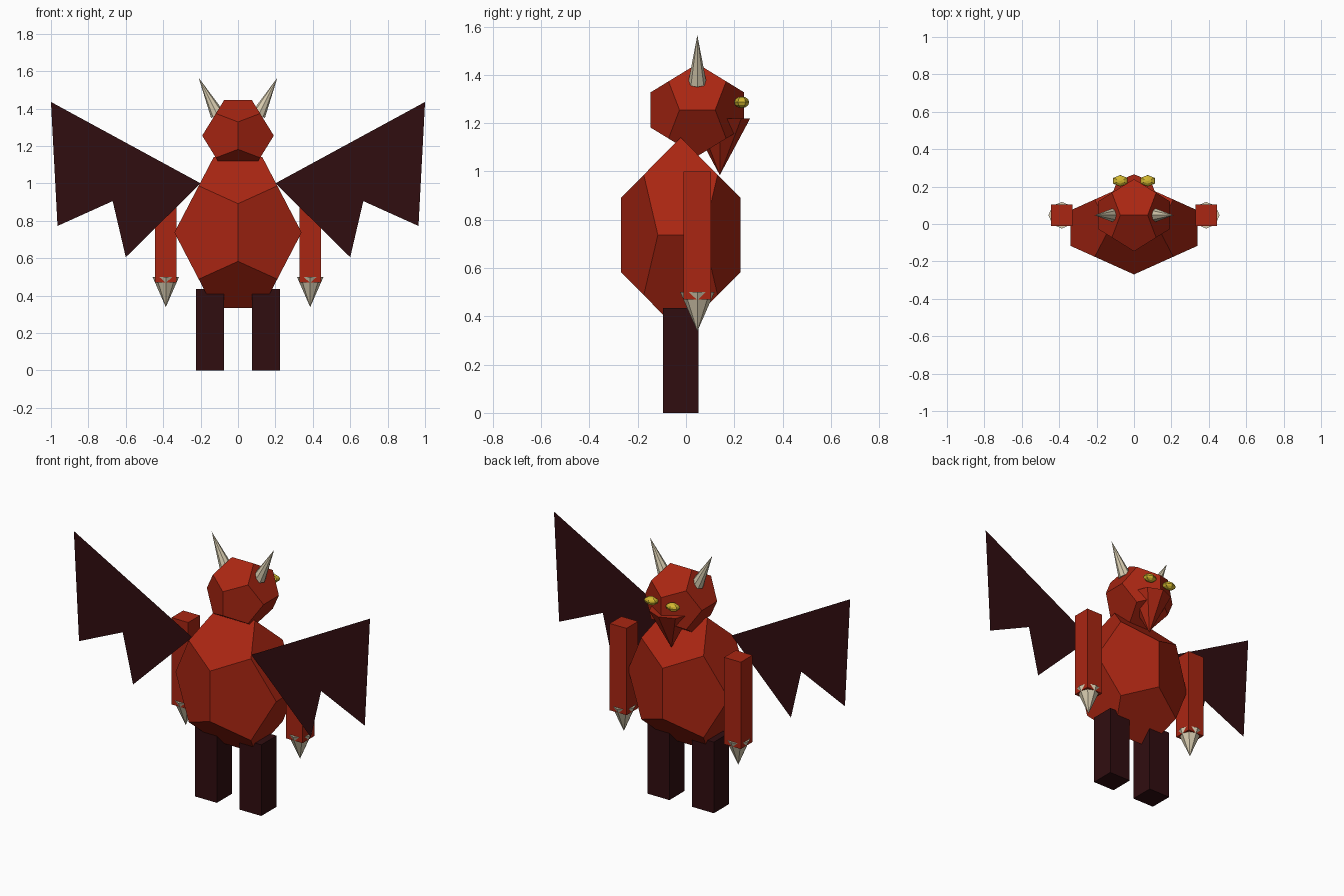
import bpy, bmesh, math
from mathutils import Matrix, Vector

cube = bpy.data.objects.get("Cube")
if cube:
    bpy.data.objects.remove(cube, do_unlink=True)


def material(name, color):
    m = bpy.data.materials.new(name)
    m.use_nodes = True
    m.diffuse_color = (*color, 1)
    bsdf = m.node_tree.nodes["Principled BSDF"]
    bsdf.inputs["Base Color"].default_value = (*color, 1)
    bsdf.inputs["Roughness"].default_value = 0.8
    return m


RED = material("red_skin", (0.40, 0.019, 0.006))
DARK = material("dark_maroon", (0.030, 0.004, 0.005))
BONE = material("bone", (0.68, 0.60, 0.43))
YELLOW = material("yellow_eye", (0.65, 0.48, 0.03))


def finish(bm, name, mat):
    mesh = bpy.data.meshes.new(name)
    bm.to_mesh(mesh)
    bm.free()
    mesh.materials.append(mat)
    ob = bpy.data.objects.new(name, mesh)
    bpy.context.collection.objects.link(ob)
    return ob


def place(loc, size=(1, 1, 1), tilt=0):
    return (Matrix.Translation(loc) @ Matrix.Rotation(tilt, 4, 'Y')
            @ Matrix.Diagonal((*size, 1)))


def dodecahedron(name, loc, radii, mat):
    # Corners of a cube plus three golden rectangles, wrapped in a hull
    g = (1 + math.sqrt(5)) / 2
    signs = (-1, 1)
    pts = [(a, b, c) for a in signs for b in signs for c in signs]
    for a in signs:
        for b in signs:
            pts += [(0, a * g, b / g), (a / g, 0, b * g), (a * g, b / g, 0)]
    bm = bmesh.new()
    for p in pts:
        bm.verts.new(Vector(p).normalized())
    bmesh.ops.convex_hull(bm, input=bm.verts[:])
    bmesh.ops.dissolve_limit(bm, angle_limit=0.05, verts=bm.verts[:], edges=bm.edges[:])
    bmesh.ops.recalc_face_normals(bm, faces=bm.faces[:])
    bm.transform(place(loc, radii))
    return finish(bm, name, mat)


def box(name, loc, size, mat):
    bm = bmesh.new()
    bmesh.ops.create_cube(bm, size=1, matrix=place(loc, size))
    return finish(bm, name, mat)


def cone(name, base, radius, height, tilt, mat):
    # The base centre sits at the given point, the tip follows the tilt
    bm = bmesh.new()
    bmesh.ops.create_cone(bm, cap_ends=True, segments=8, radius1=radius,
                          radius2=0, depth=height)
    bm.transform(place(base, tilt=tilt) @ Matrix.Translation((0, 0, height / 2)))
    return finish(bm, name, mat)


def eye(name, loc, radii):
    bm = bmesh.new()
    bmesh.ops.create_uvsphere(bm, u_segments=6, v_segments=6, radius=1,
                              matrix=place(loc, radii))
    return finish(bm, name, YELLOW)


def wing(name, side, outline, y):
    bm = bmesh.new()
    bm.faces.new([bm.verts.new((side * x, y, z)) for x, z in outline])
    bmesh.ops.triangulate(bm, faces=bm.faces[:])
    return finish(bm, name, DARK)


# Body, head and beak (the face looks toward +y)
dodecahedron("body", (0, -0.022, 0.737), (0.364, 0.265, 0.432), RED)
dodecahedron("head", (0, 0.047, 1.255), (0.205, 0.207, 0.205), RED)
cone("beak", (0, 0.14, 1.22), 0.126, 0.235, math.pi, RED)

WING = [(0.2, 1.0), (1.0, 1.435), (0.865, 1.07), (0.965, 0.772),
        (0.67, 0.905), (0.6, 0.605)]

# Paired parts
for side, label in ((1, "left"), (-1, "right")):
    box(label + "_leg", (side * 0.15, -0.022, 0.217), (0.148, 0.147, 0.434), DARK)
    box(label + "_arm", (side * 0.386, 0.047, 0.735), (0.113, 0.113, 0.53), RED)
    cone(label + "_claw", (side * 0.386, 0.047, 0.5), 0.071, 0.162, math.pi, BONE)
    cone(label + "_horn", (side * 0.11, 0.047, 1.367), 0.038, 0.222, side * 0.47, BONE)
    eye(label + "_eye", (side * 0.073, 0.231, 1.287), (0.044, 0.031, 0.024))
    wing(label + "_wing", side, WING, -0.155)
